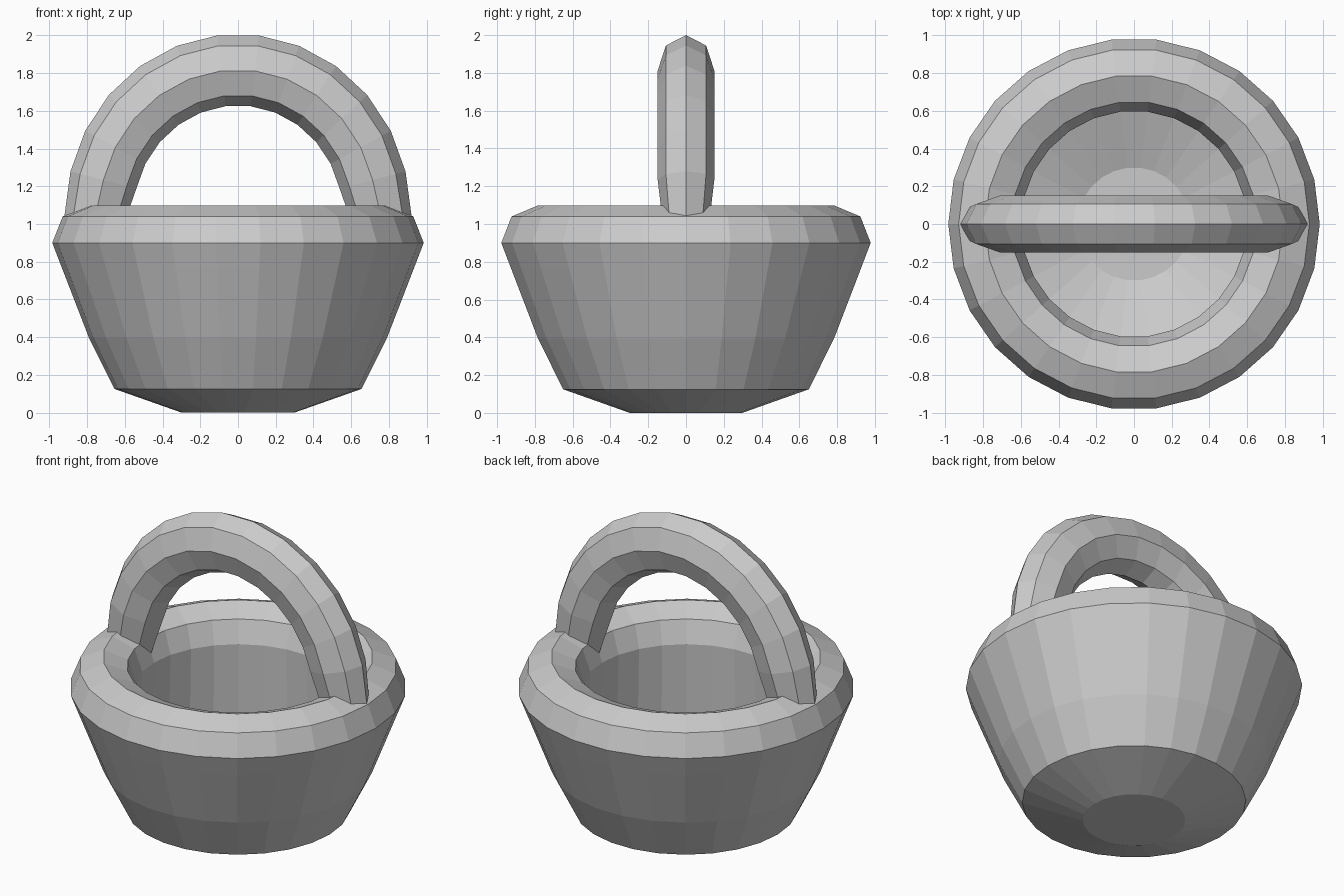
import bpy, bmesh
from math import cos, sin, pi, radians

if "Cube" in bpy.data.objects:
    bpy.data.objects.remove(bpy.data.objects["Cube"])

SEG = 26


def make_object(name, rings, closed, caps=False):
    """Skin equal-sized rings of points into a flat-shaded mesh."""
    bm = bmesh.new()
    loops = [[bm.verts.new(p) for p in ring] for ring in rings]
    n = len(loops[0])
    pairs = list(zip(loops, loops[1:]))
    if closed:
        pairs.append((loops[-1], loops[0]))
    for a, b in pairs:
        for i in range(n):
            j = (i + 1) % n
            bm.faces.new((a[i], a[j], b[j], b[i]))
    if caps:
        bm.faces.new(loops[0])
        bm.faces.new(loops[-1])
    bmesh.ops.recalc_face_normals(bm, faces=bm.faces[:])
    mesh = bpy.data.meshes.new(name)
    bm.to_mesh(mesh)
    bm.free()
    obj = bpy.data.objects.new(name, mesh)
    bpy.context.collection.objects.link(obj)
    return obj


# basket bowl: revolved wall with a rounded rim and hollow inside
profile = [(0.30, 0), (0.655, 0.125), (0.79, 0.395), (0.935, 0.77),
           (0.985, 0.90), (0.93, 1.04), (0.79, 1.098), (0.65, 1.04),
           (0.60, 0.90), (0.615, 0.40), (0.60, 0.15), (0.30, 0.04)]
bowl_rings = [[(r * cos(2 * pi * i / SEG), r * sin(2 * pi * i / SEG), z)
               for i in range(SEG)] for r, z in profile]
make_object("basket_bowl", bowl_rings, closed=False, caps=True)


# handle: octagonal tube along an arch, feet narrowing into the rim
def section(cx, cz, dx, dz, half_y):
    pts = []
    for k in range(8):
        a = k * pi / 4
        pts.append((cx + dx * cos(a), half_y * sin(a), cz + dz * cos(a)))
    return pts


handle_rings = [section(0.79, 0.90, 0.15, 0, 0.11)]
for k in range(1, SEG // 2):
    a = 2 * pi * k / SEG
    c, s = cos(a), sin(a)
    handle_rings.append(section(0.735 * c, 1.05 + 0.768 * s,
                                0.18 * c, 0.189 * s, 0.15))
handle_rings.append(section(-0.79, 0.90, -0.15, 0, 0.11))
make_object("handle", handle_rings, closed=False, caps=True)
